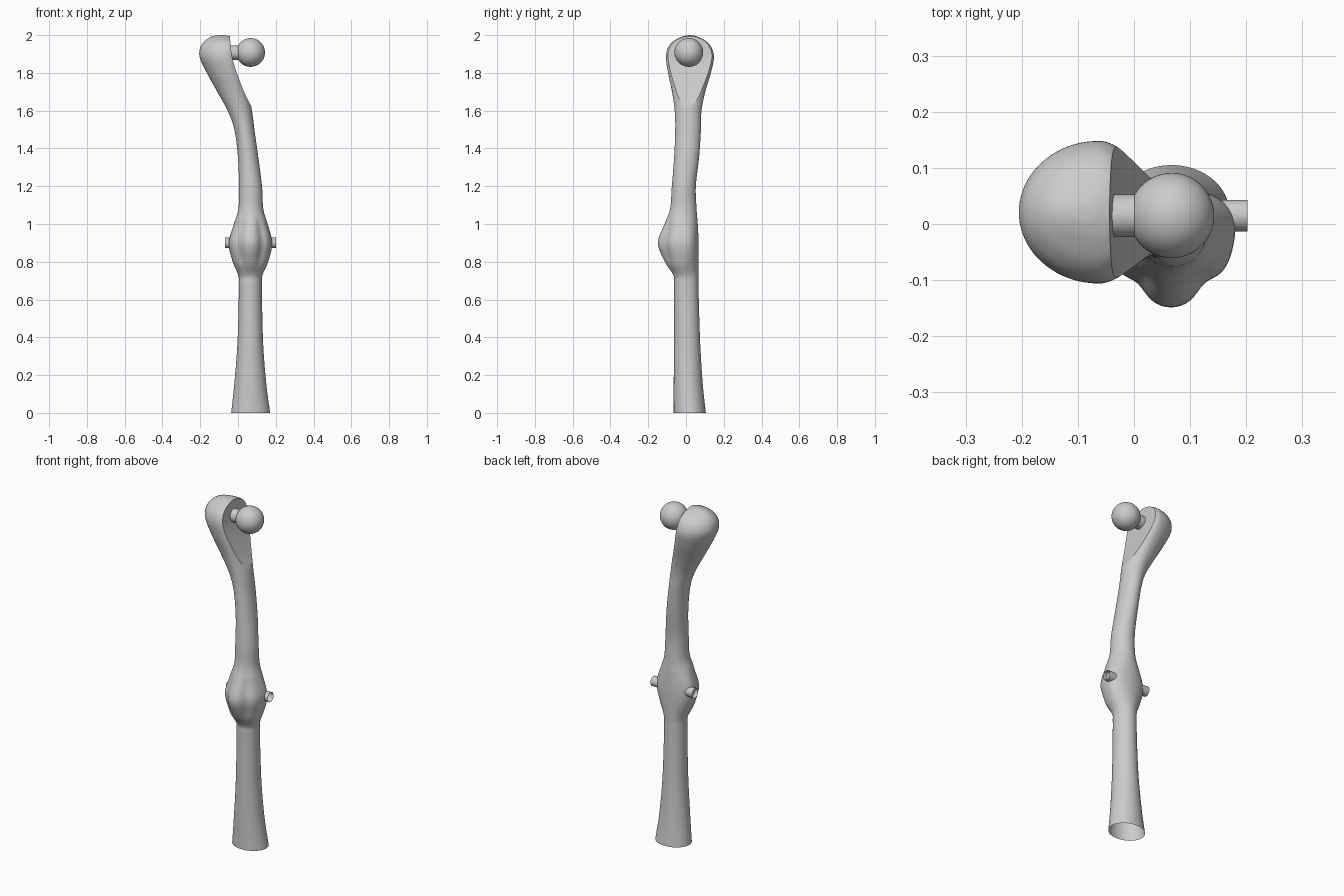
import bpy, bmesh, math
from mathutils import Vector

if "Cube" in bpy.data.objects:
    bpy.data.objects.remove(bpy.data.objects["Cube"])

SEG, SUB = 80, 6

# shaft stations: z, left x, right x, front y, back y
KEYS = [
    (0.00, -0.036, 0.170, -0.065, 0.105),
    (0.15, -0.020, 0.150, -0.065, 0.089),
    (0.35, -0.004, 0.134, -0.064, 0.076),
    (0.55, 0.003, 0.128, -0.063, 0.069),
    (0.68, 0.004, 0.126, -0.063, 0.066),
    (0.73, 0.001, 0.130, -0.067, 0.066),
    (0.80, -0.028, 0.160, -0.112, 0.067),
    (0.90, -0.049, 0.181, -0.149, 0.067),
    (1.00, -0.022, 0.157, -0.114, 0.062),
    (1.08, 0.002, 0.134, -0.084, 0.056),
    (1.20, 0.005, 0.127, -0.075, 0.052),
    (1.35, 0.000, 0.108, -0.063, 0.069),
    (1.50, -0.019, 0.087, -0.057, 0.079),
    (1.60, -0.055, 0.074, -0.060, 0.082),
    (1.70, -0.110, 0.055, -0.074, 0.102),
    (1.80, -0.165, 0.033, -0.095, 0.132),
    (1.88, -0.202, 0.018, -0.106, 0.148),
    (1.93, -0.201, 0.010, -0.097, 0.137),
    (1.965, -0.180, 0.000, -0.070, 0.110),
    (1.988, -0.149, -0.026, -0.030, 0.070),
    (1.998, -0.118, -0.062, 0.000, 0.040),
    (2.00, -0.092, -0.088, 0.018, 0.022),
]


def spline(pts, sub):
    """Catmull-Rom through the points, any dimension."""
    pts = [Vector(p) for p in pts]
    ext = [2 * pts[0] - pts[1]] + pts + [2 * pts[-1] - pts[-2]]
    out = []
    for i in range(1, len(ext) - 2):
        a, b, c, d = ext[i - 1:i + 3]
        for k in range(sub):
            t = k / sub
            out.append(0.5 * (2 * b + (c - a) * t + (2 * a - 5 * b + 4 * c - d) * t * t
                              + (3 * b - a - 3 * c + d) * t ** 3))
    return out + [pts[-1]]


def ring(key):
    z, l, r, f, b = key
    knee = math.exp(-((z - 0.9) / 0.13) ** 4)
    head = min(max((z - 1.5) / 0.4, 0), 1)
    cx = l + (r - l) * (0.5 + 0.14 * head)
    cy = (f + b) / 2 * (1 - knee)
    res = []
    for i in range(SEG):
        a = 2 * math.pi * i / SEG
        c, s = math.cos(a), math.sin(a)
        x = c * (r - cx if c > 0 else cx - l)
        y = s * (b - cy if s > 0 else cy - f)
        # grooves either side of the kneecap
        if s < 0:
            ang = math.degrees(math.atan2(abs(x), -y))
            k = 1 - 0.12 * knee * math.exp(-((ang - 29) / 14) ** 2)
            x, y = x * k, y * k
        res.append((cx + x, cy + y, z))
    return res


def new_object(name, bm):
    bmesh.ops.recalc_face_normals(bm, faces=bm.faces[:])
    me = bpy.data.meshes.new(name)
    bm.to_mesh(me)
    bm.free()
    ob = bpy.data.objects.new(name, me)
    bpy.context.collection.objects.link(ob)
    return ob


def smooth(ob, angle=35):
    bpy.ops.object.select_all(action='DESELECT')
    ob.select_set(True)
    bpy.context.view_layer.objects.active = ob
    bpy.ops.object.shade_smooth_by_angle(angle=math.radians(angle))


# shaft, knee and head as one loft
bm = bmesh.new()
rings = [[bm.verts.new(p) for p in ring(k)] for k in spline(KEYS, SUB)]
for lo, hi in zip(rings, rings[1:]):
    for i in range(SEG):
        j = (i + 1) % SEG
        bm.faces.new((lo[i], lo[j], hi[j], hi[i]))
bm.faces.new(rings[0])
bm.faces.new(rings[-1])
shaft = new_object("shaft", bm)

# curved cutter that slices the inner face of the head
cut = spline([(0.073, 1.615), (0.032, 1.70), (-0.003, 1.79), (-0.025, 1.86),
              (-0.036, 1.92), (-0.046, 2.02)], 4)
cut = [(p[0], p[1]) for p in cut] + [(0.4, 2.02), (0.4, 1.615)]
bm = bmesh.new()
face = bm.faces.new([bm.verts.new((x, -0.4, z)) for x, z in cut])
ext = bmesh.ops.extrude_face_region(bm, geom=[face])
bmesh.ops.translate(bm, vec=(0, 0.8, 0),
                    verts=[v for v in ext["geom"] if isinstance(v, bmesh.types.BMVert)])
cutter = new_object("head_cutter", bm)
cutter.hide_render = True

mod = shaft.modifiers.new("slice", 'BOOLEAN')
mod.operation, mod.object, mod.solver = 'DIFFERENCE', cutter, 'EXACT'
bpy.context.view_layer.objects.active = shaft
bpy.ops.object.modifier_apply(modifier="slice")
bpy.data.objects.remove(cutter)

# open foot end
bm = bmesh.new()
bm.from_mesh(shaft.data)
bmesh.ops.delete(bm, context='FACES_ONLY',
                 geom=[f for f in bm.faces if all(v.co.z < 1e-4 for v in f.verts)])
bm.to_mesh(shaft.data)
bm.free()
smooth(shaft, 30)


def tube(name, x0, x1, r, y, z):
    bpy.ops.mesh.primitive_cylinder_add(vertices=40, radius=r, depth=x1 - x0, end_fill_type='NOTHING',
                                        location=((x0 + x1) / 2, y, z), rotation=(0, math.pi / 2, 0))
    ob = bpy.context.object
    ob.name = name
    smooth(ob)


# knee pins, open ended, and neck of the ball
tube("left_pin", -0.07, 0.0, 0.028, 0.015, 0.90)
tube("right_pin", 0.13, 0.202, 0.028, 0.015, 0.90)
tube("ball_neck", -0.06, 0.02, 0.038, 0.015, 1.907)

# ball joint
bpy.ops.mesh.primitive_uv_sphere_add(segments=48, ring_count=32, radius=0.076,
                                     location=(0.067, 0.015, 1.908))
bpy.context.object.name = "ball"
smooth(bpy.context.object)
